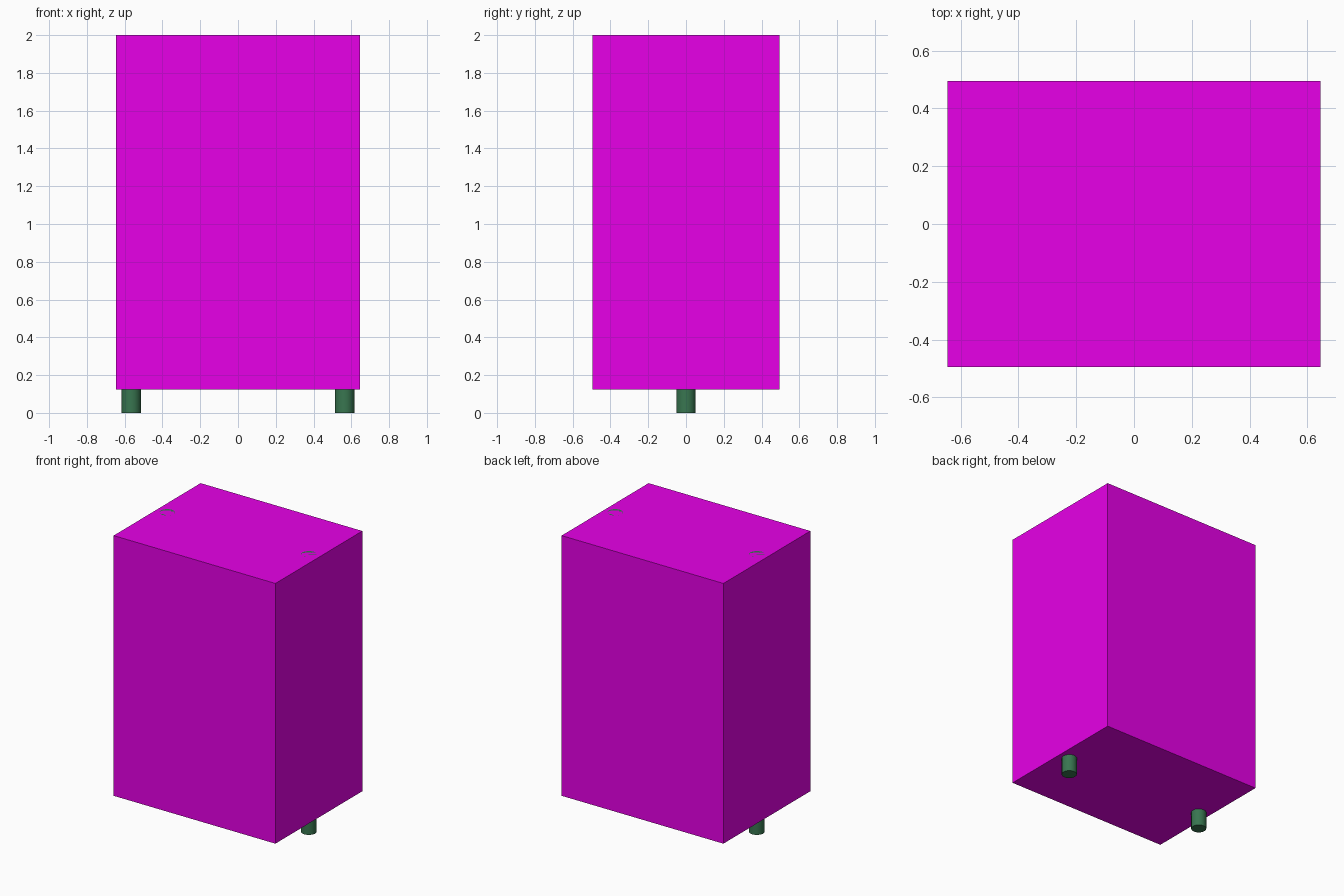
import bpy

if "Cube" in bpy.data.objects:
    bpy.data.objects.remove(bpy.data.objects["Cube"])


def material(name, rgb):
    mat = bpy.data.materials.new(name)
    mat.diffuse_color = (*rgb, 1)
    mat.use_nodes = True
    mat.node_tree.nodes["Principled BSDF"].inputs["Base Color"].default_value = mat.diffuse_color
    return mat


magenta = material("magenta", (0.8, 0.0, 0.8))
green = material("dark_green", (0.04, 0.18, 0.08))

# Main block
bpy.ops.mesh.primitive_cube_add(size=1, location=(0, 0, 1.062))
block = bpy.context.object
block.name = "block"
block.scale = (1.29, 0.99, 1.876)
bpy.ops.object.transform_apply(location=False, rotation=False, scale=True)
block.data.materials.append(magenta)

# Full-height posts running through the block and out of its underside
for side, name in ((-1, "left_post"), (1, "right_post")):
    bpy.ops.mesh.primitive_cylinder_add(
        vertices=16, radius=0.051, depth=2, location=(side * 0.565, 0, 1))
    post = bpy.context.object
    post.name = name
    post.data.materials.append(green)
    bpy.ops.object.shade_smooth_by_angle()
